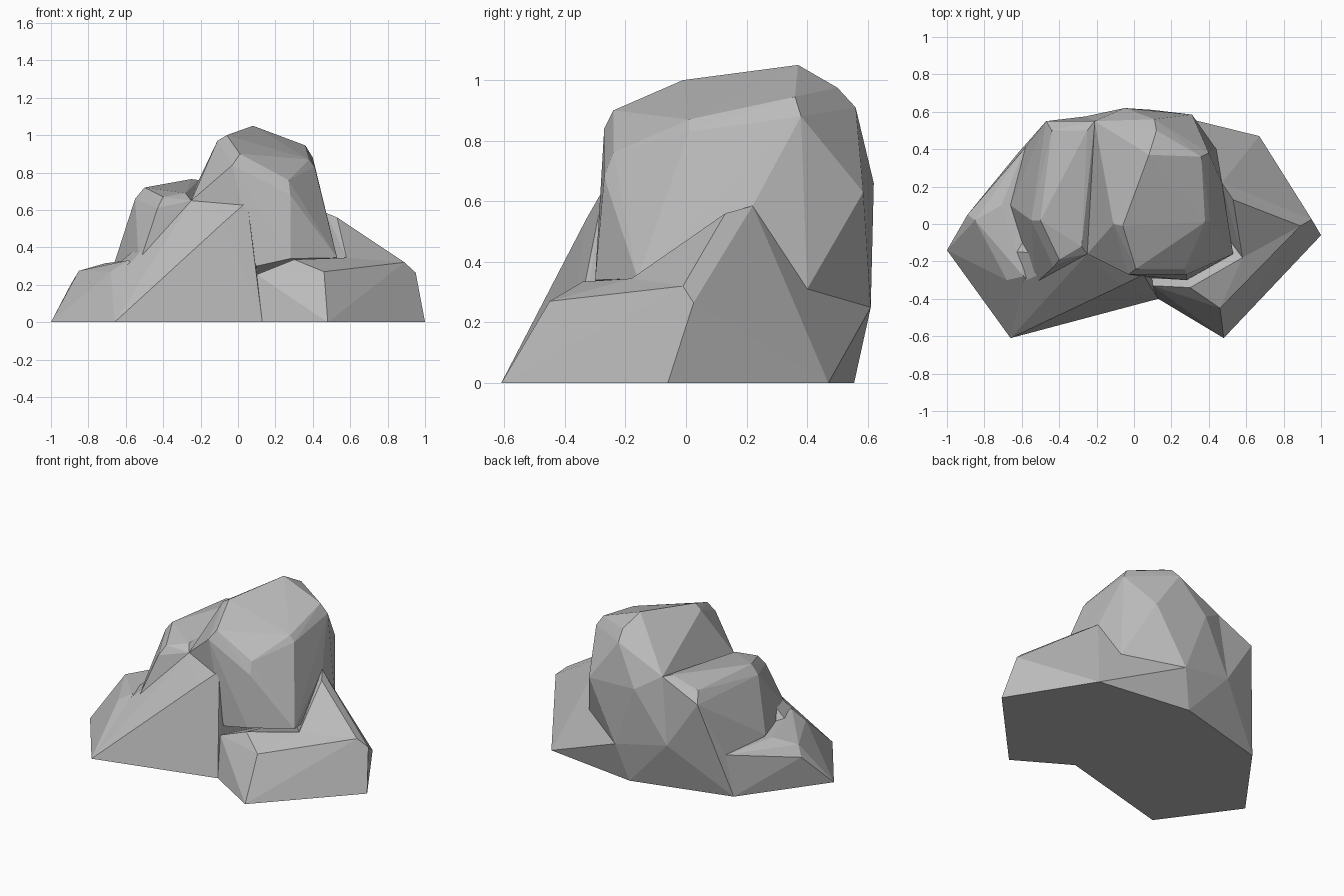
import bpy
import bmesh
from mathutils import Vector

default_cube = bpy.data.objects.get("Cube")
if default_cube:
    bpy.data.objects.remove(default_cube, do_unlink=True)

# One plain stone colour for the whole outcrop
stone = bpy.data.materials.new("stone_grey")
stone.use_nodes = True
stone_colour = (0.5, 0.5, 0.5, 1)
stone.diffuse_color = stone_colour
shader = stone.node_tree.nodes["Principled BSDF"]
shader.inputs["Base Color"].default_value = stone_colour
shader.inputs["Roughness"].default_value = 0.9


def rock_chunk(name, *corner_groups):
    """Create a faceted boulder as the convex hull of its corner points."""
    mesh = bpy.data.meshes.new(name)
    bm = bmesh.new()
    for group in corner_groups:
        for corner in group:
            bm.verts.new(Vector(corner))
    hull = bmesh.ops.convex_hull(bm, input=bm.verts[:])
    unused = {item for item in hull["geom_interior"] + hull["geom_unused"]
              if isinstance(item, bmesh.types.BMVert)}
    bmesh.ops.delete(bm, geom=list(unused), context="VERTS")
    bmesh.ops.recalc_face_normals(bm, faces=bm.faces[:])
    bm.to_mesh(mesh)
    bm.free()
    mesh.materials.append(stone)
    chunk = bpy.data.objects.new(name, mesh)
    bpy.context.collection.objects.link(chunk)
    return chunk


# Ground outline, shared by the chunks that meet the floor
right_tip, right_toe = (-1, -.14, 0), (-.66, -.61, 0)
notch, left_toe, left_tip = (.13, -.4, 0), (.48, -.61, 0), (1, -.06, 0)
left_heel, back_foot, right_heel = (.67, .47, 0), (.03, .555, 0), (-.62, .38, 0)

# Corners shared by neighbouring chunks
notch_top = (.1, -.33, .255)
ledge_inner, ledge_outer = (.58, -.18, .345), (.89, -.01, .32)
ledge_outer_low = (.95, .025, .265)
ramp_back, left_hip = (.47, .22, .585), (.44, .4, .31)
back_hip, back_low = (.1, .61, .25), (-.26, .575, .32)
saddle_front, saddle_back = (-.25, -.16, .65), (-.21, .55, .76)
step_inner, right_hip = (-.53, -.32, .305), (-.58, .41, .28)

# Flat ledge at the front left, with a bevelled rim
rock_chunk(
    "left_ledge",
    [notch, left_toe, left_tip, left_heel, back_foot],
    [notch_top, ledge_inner, ledge_outer, ledge_outer_low],
    [(.46, -.485, .205), (.46, -.45, .27), (.3, -.34, .335)],
)

# Ramp rising from the ledge to the main boulder
rock_chunk(
    "left_ramp",
    [left_tip, left_heel, back_foot, back_hip, left_hip],
    [ledge_inner, ledge_outer, ledge_outer_low, ramp_back],
    [(.53, .13, .56)],
)

# Tall boulder
rock_chunk(
    "main_boulder",
    [back_foot, back_hip, back_low, left_hip, ramp_back],
    [saddle_front, saddle_back],
    # crown
    [(.08, .37, 1.05), (-.06, -.01, 1), (-.11, 0, .97), (.12, .5, .975)],
    # front brow
    [(.01, -.24, .9), (-.03, -.27, .84), (.27, -.24, .76), (.28, -.27, .68)],
    # left shoulder
    [(.38, .01, .87), (.41, .01, .83), (.36, .36, .945), (.4, .38, .88)],
    # back
    [(.31, .585, .63), (-.05, .62, .66), (.11, .56, .91)],
    # front foot
    [(.28, -.3, .34), (.53, -.16, .345), (.1, -.29, .3)],
)

# Sloping apron across the front
rock_chunk(
    "front_apron",
    [right_toe, right_tip, notch, back_foot, right_heel],
    [notch_top, step_inner, saddle_front],
    [(.05, -.27, .645), (-.07, -.33, .54), (-.68, -.345, .215)],
)

# Middle boulder on the right
rock_chunk(
    "right_boulder",
    [right_heel, back_foot, right_hip, back_low, step_inner],
    [saddle_front, saddle_back],
    # bevelled top
    [(-.5, .02, .72), (-.4, -.19, .67), (-.28, -.12, .69)],
    [(-.25, .5, .765), (-.44, .5, .71)],
    # sides
    [(-.43, -.23, .61), (-.55, .02, .66), (-.47, .55, .64)],
    [(-.66, .1, .32)],
)

# Low step at the far right
rock_chunk(
    "right_step",
    [right_tip, right_toe, right_heel, right_hip, step_inner],
    [(-.89, .05, .21), (-.85, .02, .275), (-.71, .1, .315)],
    [(-.68, -.345, .215), (-.68, -.3, .27), (-.59, -.28, .33)],
)
